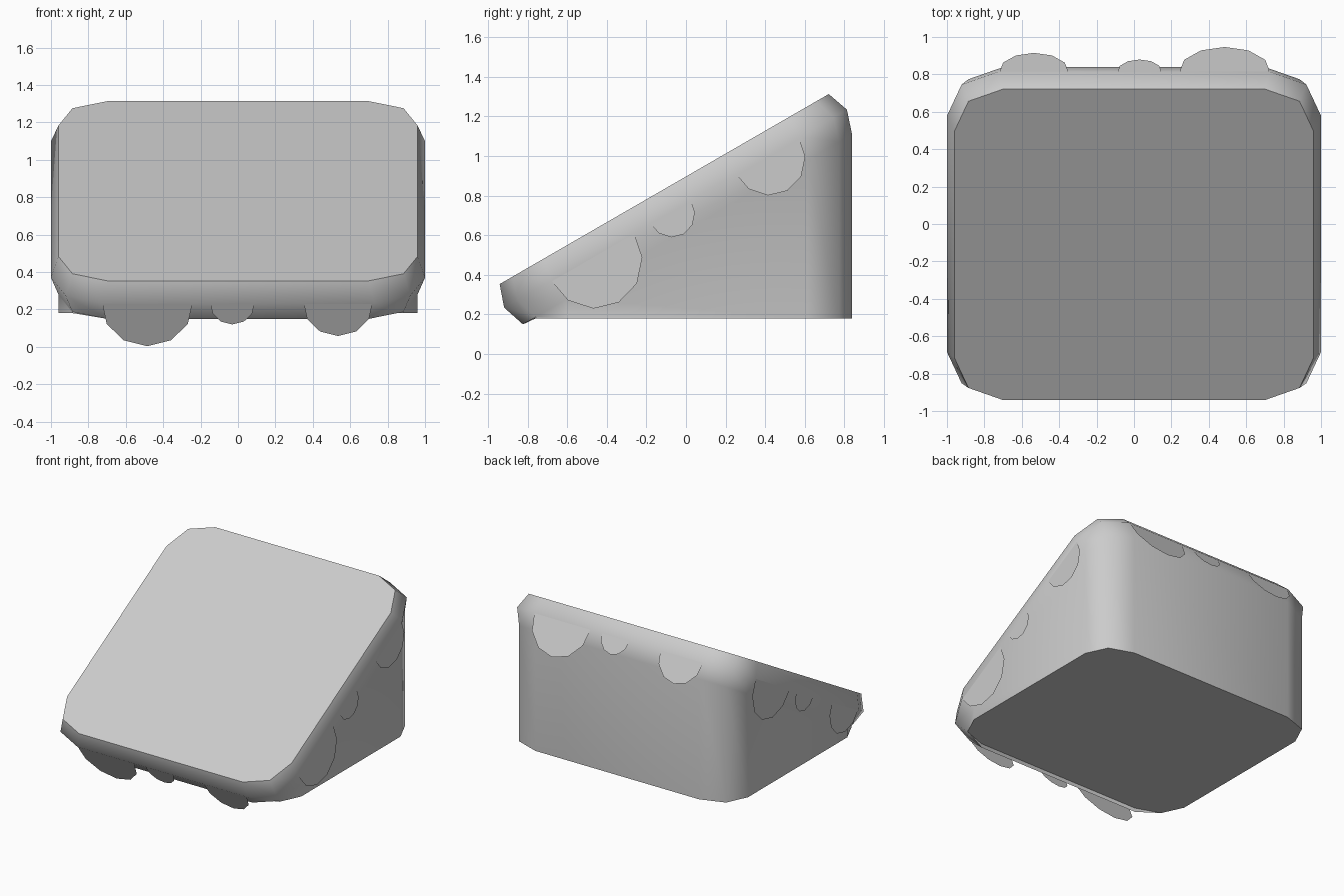
import bpy
import bmesh
from math import radians
from mathutils import Matrix, Vector

if "Cube" in bpy.data.objects:
    bpy.data.objects.remove(bpy.data.objects["Cube"])

# Tilted frame of the sloping cap: local z is the normal of its top face
TILT = Matrix.Translation((0, -0.11, 0.833)) @ Matrix.Rotation(radians(30), 4, 'X')
BASE_Z = 0.18


def finish(name, bm):
    mesh = bpy.data.meshes.new(name)
    bm.to_mesh(mesh)
    bm.free()
    obj = bpy.data.objects.new(name, mesh)
    bpy.context.collection.objects.link(obj)
    bpy.context.view_layer.objects.active = obj
    obj.select_set(True)
    bpy.ops.object.shade_smooth_by_angle(angle=radians(50))
    obj.select_set(False)
    return obj


def rounded_square(half, z):
    """Square outline with two-segment rounded corners, in the tilted frame."""
    corner = [(0.96, 0.70), (0.885, 0.885), (0.70, 0.96)]
    pts = []
    for turn in range(4):
        for x, y in corner:
            p = Vector((x * half / 0.96, y * half / 0.96, z))
            pts.append(TILT @ (Matrix.Rotation(radians(90 * turn), 3, 'Z') @ p))
    return pts


# Sloping cap with bulging rim, extruded straight down to a flat base
outlines = [rounded_square(0.96, 0), rounded_square(1.0, -0.114),
            rounded_square(0.96, -0.235)]
outlines.append([Vector((p.x, p.y, BASE_Z)) for p in outlines[-1]])
bm = bmesh.new()
rings = [[bm.verts.new(p) for p in ring] for ring in outlines]
for upper, lower in zip(rings, rings[1:]):
    for i in range(len(upper)):
        j = (i + 1) % len(upper)
        bm.faces.new((upper[i], lower[i], lower[j], upper[j]))
bm.faces.new(rings[0])
bm.faces.new(rings[-1][::-1])
finish("wedge_body", bm)

# Thin drips hanging from the rim: three sizes on each of the four sides
half_drip = [(1.0, 0.0), (1.0, -0.08), (0.915, -0.52), (0.536, -0.945)]
profile = ([(-x, z) for x, z in half_drip] + [(0, -1.10)]
           + half_drip[::-1])
bm = bmesh.new()
for turn in range(4):
    place = TILT @ Matrix.Rotation(radians(90 * turn), 4, 'Z')
    for centre, size in [(-0.485, 0.237), (-0.03, 0.115), (0.535, 0.18)]:
        bm.faces.new([bm.verts.new(place @ Vector((centre + x * size, -1.0,
                                                   -0.12 + z * size)))
                      for x, z in profile])
finish("rim_drips", bm)
